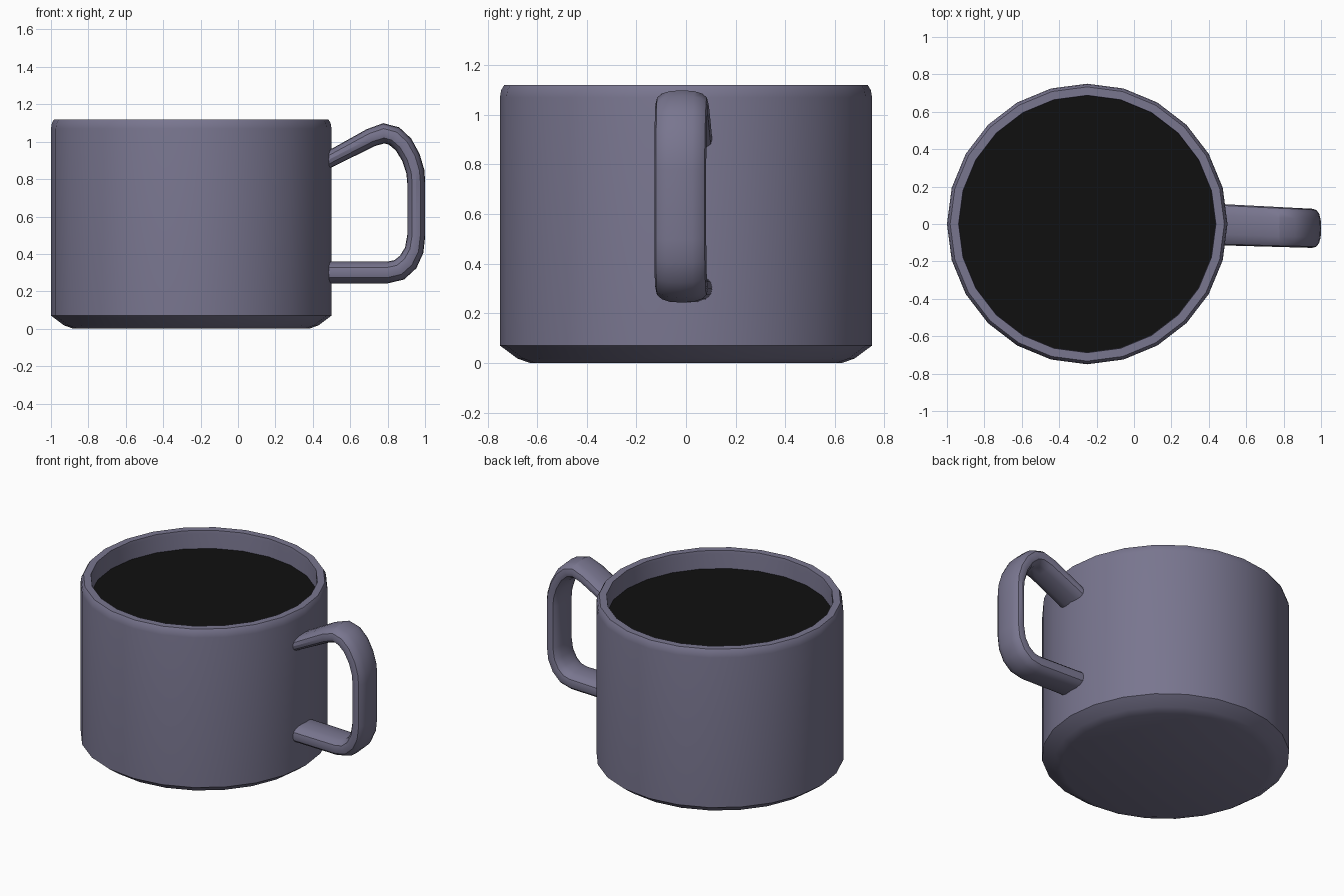
import bpy
import bmesh
from math import cos, sin, pi, radians, copysign
from mathutils import Vector

if "Cube" in bpy.data.objects:
    bpy.data.objects.remove(bpy.data.objects["Cube"], do_unlink=True)

SIDES = 24
CUP_X = -0.25


def make_material(name, colour):
    mat = bpy.data.materials.new(name)
    mat.use_nodes = True
    mat.diffuse_color = colour
    mat.node_tree.nodes["Principled BSDF"].inputs["Base Color"].default_value = colour
    return mat


def build_object(name, rings, mat):
    """Skin a list of closed point rings and cap both ends."""
    bm = bmesh.new()
    loops = [[bm.verts.new(p) for p in ring] for ring in rings]
    for a, b in zip(loops, loops[1:]):
        for i in range(len(a)):
            j = (i + 1) % len(a)
            bm.faces.new((a[i], a[j], b[j], b[i]))
    bm.faces.new(loops[0])
    if len(loops) > 1:
        bm.faces.new(loops[-1])
        bmesh.ops.recalc_face_normals(bm, faces=bm.faces)
    mesh = bpy.data.meshes.new(name)
    bm.to_mesh(mesh)
    bm.free()
    mesh.materials.append(mat)
    obj = bpy.data.objects.new(name, mesh)
    bpy.context.collection.objects.link(obj)
    bpy.ops.object.select_all(action='DESELECT')
    obj.select_set(True)
    bpy.context.view_layer.objects.active = obj
    bpy.ops.object.shade_smooth_by_angle(angle=radians(32))
    return obj


def circle(radius, z):
    return [(CUP_X + radius * cos(2 * pi * i / SIDES),
             radius * sin(2 * pi * i / SIDES), z) for i in range(SIDES)]


glaze = make_material("grey violet glaze", (0.19, 0.18, 0.275, 1))
coffee = make_material("black coffee", (0.005, 0.005, 0.005, 1))

# Cup body: underside, outer wall, rim, inner wall and inner floor
profile = [(0.63, 0), (0.68, 0.018), (0.75, 0.07), (0.75, 1.07), (0.745, 1.10),
           (0.733, 1.12), (0.688, 1.12), (0.685, 1.10), (0.685, 0.1)]
build_object("cup_body", [circle(r, z) for r, z in profile], glaze)

# Drink surface
build_object("coffee_surface", [circle(0.687, 1.0)], coffee)

# Handle: a rounded flat section swept along a path of x, z, half thickness
path = [(0.46, 0.89, 0.043), (0.71, 1.022, 0.05), (0.78, 1.045, 0.054),
        (0.835, 1.03, 0.054), (0.885, 0.985, 0.052), (0.925, 0.915, 0.05),
        (0.948, 0.84, 0.049), (0.953, 0.78, 0.048), (0.953, 0.50, 0.048),
        (0.942, 0.42, 0.051), (0.91, 0.357, 0.055), (0.862, 0.315, 0.058),
        (0.80, 0.301, 0.058), (0.46, 0.301, 0.058)]


def rounded(value):
    return copysign(abs(value) ** 0.8, value)


centres = [Vector((x, 0, z)) for x, z, t in path]
rings = []
for k, (x, z, thick) in enumerate(path):
    before, after = centres[max(k - 1, 0)], centres[min(k + 1, len(path) - 1)]
    tangent = (after - before).normalized()
    normal = Vector((-tangent.z, 0, tangent.x))
    # The handle leans slightly to the front and narrows away from the cup
    y_mid = -0.005 - 0.04 * (x - 0.5)
    half_width = 0.11 - 0.012 * (x - 0.5)
    ring = []
    for i in range(16):
        a = 2 * pi * i / 16
        p = centres[k] + normal * thick * rounded(sin(a))
        p.y = y_mid + half_width * rounded(cos(a))
        ring.append(p)
    rings.append(ring)
build_object("handle", rings, glaze)
